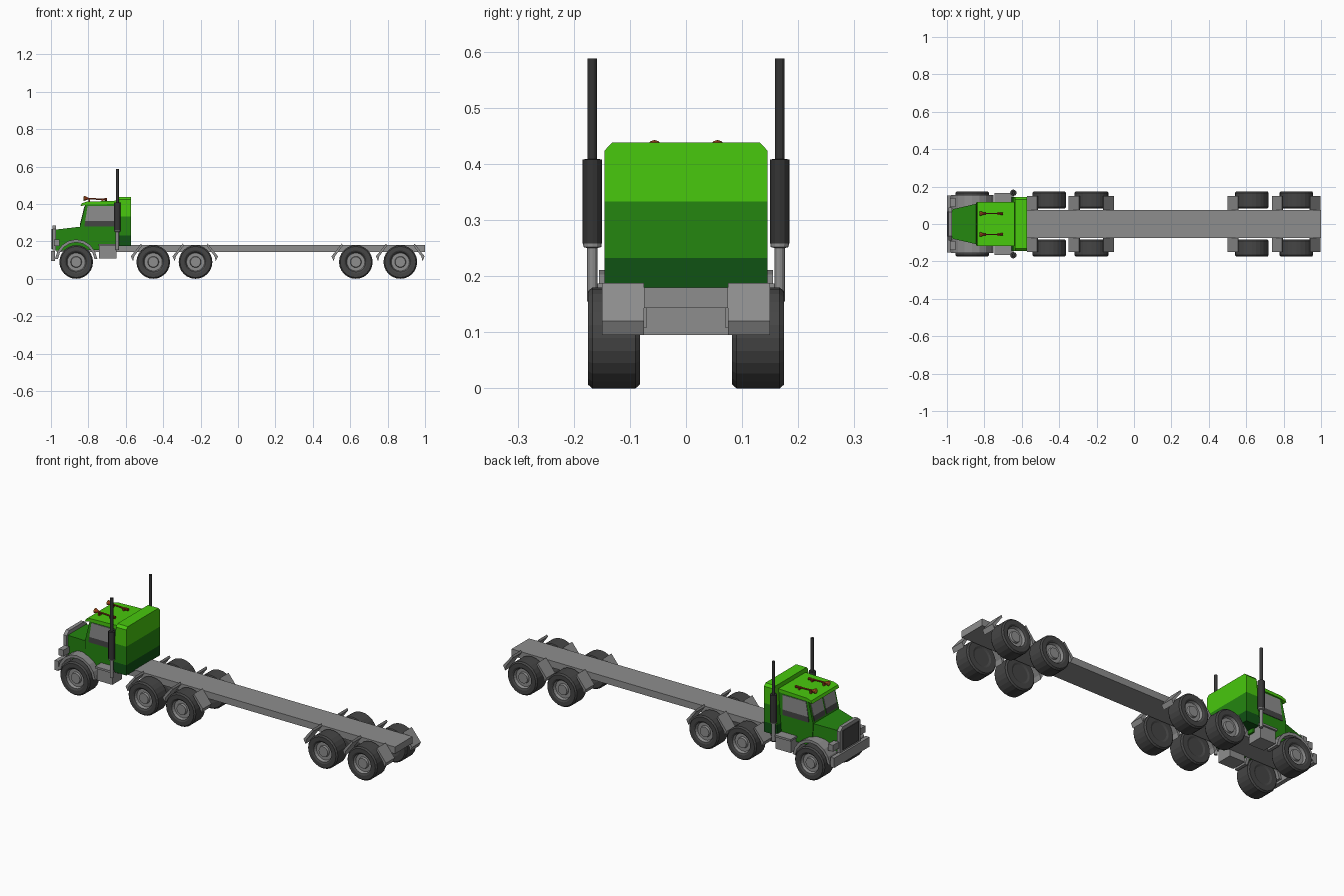
import bpy, bmesh, math
from mathutils import Vector

if "Cube" in bpy.data.objects:
    bpy.data.objects.remove(bpy.data.objects["Cube"])


def mat(name, r, g, b):
    m = bpy.data.materials.new(name)
    m.diffuse_color = (r, g, b, 1)
    m.use_nodes = True
    m.node_tree.nodes["Principled BSDF"].inputs["Base Color"].default_value = m.diffuse_color
    return m


BRIGHT = mat("bright green", 0.065, 0.58, 0.004)
MID = mat("mid green", 0.018, 0.24, 0.005)
DARK = mat("dark green", 0.005, 0.085, 0.007)
GRAY = mat("metal gray", 0.27, 0.27, 0.27)
RUBBER = mat("rubber", 0.06, 0.06, 0.06)
BLACK = mat("stack black", 0.035, 0.035, 0.035)
ORANGE = mat("orange", 0.55, 0.16, 0.02)
RED = mat("red brown", 0.3, 0.04, 0.01)


def finish(bm, name, mats):
    bmesh.ops.recalc_face_normals(bm, faces=bm.faces)
    me = bpy.data.meshes.new(name)
    bm.to_mesh(me)
    bm.free()
    ob = bpy.data.objects.new(name, me)
    for m in mats:
        me.materials.append(m)
    bpy.context.collection.objects.link(ob)
    return ob


def prism(name, profile, a, b, mats, axis="y", edit=None):
    """Extrude an (x,z) profile along y, or a (y,z) profile along x."""
    bm = bmesh.new()
    put = (lambda p, t: (p[0], t, p[1])) if axis == "y" else (lambda p, t: (t, p[0], p[1]))
    lo = [bm.verts.new(put(p, a)) for p in profile]
    hi = [bm.verts.new(put(p, b)) for p in profile]
    bm.faces.new(lo)
    bm.faces.new(hi[::-1])
    n = len(profile)
    for i in range(n):
        j = (i + 1) % n
        bm.faces.new((lo[i], hi[i], hi[j], lo[j]))
    if edit:
        edit(bm)
    return finish(bm, name, mats if isinstance(mats, list) else [mats])


def box(name, x0, x1, y0, y1, z0, z1, m):
    return prism(name, [(x0, z0), (x1, z0), (x1, z1), (x0, z1)], y0, y1, m)


def pair(fn, name, *args):
    """Build a part on both sides; args hold the near y range first."""
    y0, y1 = args[1:3]
    for side, s in (("left", -1), ("right", 1)):
        fn(f"{name}_{side}", args[0], s * y0, s * y1, *args[3:])


def lathe(name, profile, centre, direction, n, mats, rule=None):
    """Revolve (radius, height) points around a direction."""
    bm = bmesh.new()
    d = Vector(direction)
    rot = Vector((0, 0, 1)).rotation_difference(d)
    rings = []
    for r, h in profile:
        if r == 0:
            rings.append([bm.verts.new(Vector(centre) + rot @ Vector((0, 0, h)))])
        else:
            rings.append([bm.verts.new(Vector(centre) + rot @ Vector(
                (r * math.cos(2 * math.pi * k / n), r * math.sin(2 * math.pi * k / n), h)))
                for k in range(n)])
    for i in range(len(rings) - 1):
        A, B = rings[i], rings[i + 1]
        for k in range(n):
            l = (k + 1) % n
            vs = [A[k % len(A)], A[l % len(A)], B[l % len(B)], B[k % len(B)]]
            f = bm.faces.new(list(dict.fromkeys(vs)))
            f.material_index = rule(i) if rule else 0
    return finish(bm, name, mats)


# Chassis beam
box("chassis", -0.97, 1.0, -0.075, 0.075, 0.143, 0.18, GRAY)

# Wheels: rubber tyre with a recessed metal hub
TYRE = [(0, .086), (.045, .086), (.055, .082), (.083, .082), (.09, .09), (.09, .167), (.083, .175),
        (.062, .175), (.053, .17), (.048, .155), (.03, .155), (.027, .166), (0, .166)]
for i, x in enumerate((-0.865, -0.453, -0.227, 0.63, 0.868)):
    for side, s in (("left", -1), ("right", 1)):
        lathe(f"wheel_{i}_{side}", TYRE, (x, 0, 0.09), (0, s, 0), 24, [RUBBER, GRAY],
              lambda k: 1 if k >= 8 else 0)

# Mud flaps before, between and after each rear wheel pair
for i, (x, s) in enumerate(((-0.573, -1), (-0.35, -1), (-0.107, 1), (0.5, -1), (0.737, -1), (0.998, 1))):
    prof = [(x - s * .055, .188), (x, .12), (x - s * .012, .095), (x - s * .018, .12), (x - s * .06, .177)]
    pair(prism, f"mud_flap_{i}", prof, 0.075, 0.15, GRAY)

# Front fenders: arches over the front wheels
arc = [(-0.865 + r * math.cos(a), 0.09 + r * 1.06 * math.sin(a))
       for r, seq in ((.114, range(9)), (.099, range(8, -1, -1)))
       for a in [math.radians(8 + k * 164 / 8) for k in seq]]
pair(prism, "front_fender", arc, 0.08, 0.155, GRAY)


# Hood, narrowing towards the front
def taper(bm):
    for v in bm.verts:
        if v.co.x < -0.9:
            v.co.y *= 0.68


prism("hood", [(-0.985, .15), (-0.985, .262), (-0.83, .28), (-0.83, .15)], -0.111, 0.111, MID, "y", taper)

# Grille shell, grille and bumper
prism("grille_shell", [(-0.088, .15), (.088, .15), (.088, .265), (.065, .284), (-.065, .284), (-.088, .265)],
      -0.992, -0.972, GRAY, "x")
box("grille", -0.996, -0.991, -0.068, 0.068, 0.16, 0.265, RUBBER)
box("bumper", -1.0, -0.978, -0.152, 0.152, 0.095, 0.148, GRAY)
pair(prism, "headlight", [(-0.985, .175), (-0.955, .175), (-0.955, .21), (-0.985, .21)], 0.09, 0.14, GRAY)

# Cab and roof with visor
prism("cab", [(-0.84, .155), (-0.64, .155), (-0.64, .41), (-0.815, .402), (-0.845, .28)], -0.112, 0.112, MID)
prism("roof", [(-0.842, .388), (-0.836, .403), (-0.81, .412), (-0.64, .418), (-0.64, .4), (-0.81, .396)],
      -0.117, 0.117, BRIGHT)

# Side windows: light pane over a dark strip
pair(prism, "side_window", [(-0.817, .31), (-0.664, .31), (-0.664, .39), (-0.804, .39)], 0.110, 0.115, GRAY)
pair(prism, "side_window_base", [(-0.822, .28), (-0.664, .28), (-0.664, .31), (-0.817, .31)], 0.110, 0.115, RUBBER)


# Windscreen panes on the sloping cab front
def slope(z, off):
    return (-0.845 + (z - .28) * .03 / .122 - off, z)


for nm, z0, z1, m in (("windscreen", .315, .387, GRAY), ("windscreen_base", .288, .315, RUBBER)):
    pair(prism, nm, [slope(z0, -.003), slope(z0, .003), slope(z1, .003), slope(z1, -.003)], 0.006, 0.1, m)


# Sleeper box with three colour bands
def bands(bm):
    for v in bm.verts:
        if v.co.x < -0.6 and v.co.z > 0.41:
            v.co.x += 0.02
    for z in (0.232, 0.333):
        bmesh.ops.bisect_plane(bm, geom=bm.verts[:] + bm.edges[:] + bm.faces[:],
                               plane_co=(0, 0, z), plane_no=(0, 0, 1))
    for f in bm.faces:
        z = f.calc_center_median().z
        f.material_index = 0 if z < 0.232 else 1 if z < 0.333 else 2


prism("sleeper", [(-.145, .176), (.145, .176), (.145, .424), (.132, .438), (-.132, .438), (-.145, .424)],
      -0.655, -0.572, [DARK, MID, BRIGHT], "x", bands)

# Fuel tanks with step lip
pair(prism, "fuel_tank", [(-0.742, .108), (-0.65, .108), (-0.65, .178), (-0.742, .178)], 0.07, 0.155, GRAY)
pair(prism, "tank_step", [(-0.747, .176), (-0.645, .176), (-0.645, .187), (-0.747, .187)], 0.1, 0.165, GRAY)

# Exhaust stacks: gray lower pipe, fat muffler, slim top pipe
for side, s in (("left", -1), ("right", 1)):
    c = (-0.645, s * 0.167, 0)
    lathe(f"lower_pipe_{side}", [(0, .155), (.009, .155), (.009, .25), (.016, .252), (.0165, .264), (0, .264)],
          c, (0, 0, 1), 12, [GRAY])
    lathe(f"stack_{side}", [(0, .258), (.0172, .258), (.0172, .408), (.0085, .409), (.0085, .588), (0, .588)],
          c, (0, 0, 1), 12, [BLACK])

# Roof horns: orange bell, red tube and mounting feet
for side, s in (("left", -1), ("right", 1)):
    lathe(f"horn_{side}", [(0, 0), (.008, 0), (.013, .002), (.012, .009), (.006, .022), (.004, .03),
                           (.004, .11), (.007, .112), (.007, .125), (0, .125)],
          (-0.826, s * 0.056, 0.43), (1, 0, -0.05), 10, [RED, ORANGE], lambda k: 1 if k < 3 else 0)
    for k, x in enumerate((-0.795, -0.725)):
        box(f"horn_foot_{k}_{side}", x - .005, x + .005, s * .056 - .009, s * .056 + .009, .41, .427, RED)
